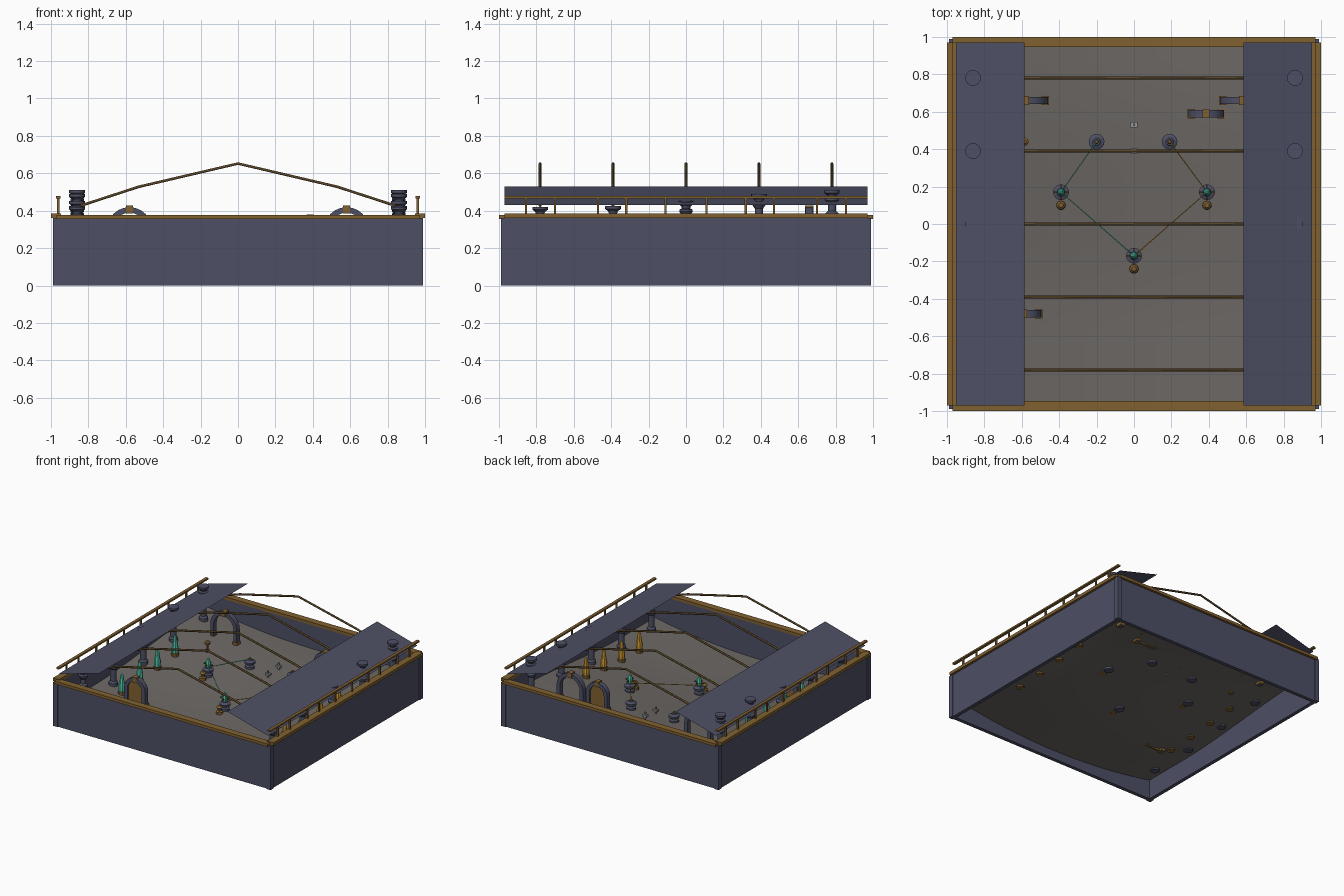
import bpy, bmesh
from math import pi, cos, sin
from mathutils import Vector

cube = bpy.data.objects.get("Cube")
if cube:
    bpy.data.objects.remove(cube, do_unlink=True)


def material(name, rgb):
    m = bpy.data.materials.new(name)
    m.use_nodes = True
    m.diffuse_color = (*rgb, 1)
    m.node_tree.nodes["Principled BSDF"].inputs["Base Color"].default_value = (*rgb, 1)
    return m


SLATE = material("slate blue", (.075, .08, .13))
BRASS = material("brass", (.22, .12, .03))
BRONZE = material("dark bronze", (.1, .06, .02))
STONE = material("warm grey stone", (.15, .137, .127))
TEAL = material("teal glow", (.08, .58, .4))
AMBER = material("amber glow", (.64, .33, .03))
GREY = material("light grey", (.3, .3, .3))


def finish(name, bm, mat, smooth=False):
    bmesh.ops.recalc_face_normals(bm, faces=bm.faces)
    mesh = bpy.data.meshes.new(name)
    bm.to_mesh(mesh)
    bm.free()
    mesh.materials.append(mat)
    ob = bpy.data.objects.new(name, mesh)
    bpy.context.collection.objects.link(ob)
    if smooth:
        bpy.ops.object.select_all(action='DESELECT')
        ob.select_set(True)
        bpy.context.view_layer.objects.active = ob
        bpy.ops.object.shade_smooth_by_angle()
    return ob


def box(name, lo, hi, mat):
    bm = bmesh.new()
    bmesh.ops.create_cube(bm, size=1)
    lo, hi = Vector(lo), Vector(hi)
    for v in bm.verts:
        v.co = Vector([(a + b) / 2 + c * abs(b - a) for a, b, c in zip(lo, hi, v.co)])
    return finish(name, bm, mat)


def lathe(name, profile, at, mat, sides=16):
    """Spin (radius, height) pairs around a vertical axis."""
    bm = bmesh.new()
    rings = [[bm.verts.new((at[0] + r * cos(2 * pi * i / sides),
                            at[1] + r * sin(2 * pi * i / sides), at[2] + h))
              for i in range(sides)] for r, h in profile]
    for a, b in zip(rings, rings[1:]):
        for i in range(sides):
            j = (i + 1) % sides
            bm.faces.new((a[i], a[j], b[j], b[i]))
    bm.faces.new(rings[0])
    bm.faces.new(rings[-1])
    return finish(name, bm, mat, True)


def tube(name, points, radius, mat):
    cu = bpy.data.curves.new(name, 'CURVE')
    cu.dimensions = '3D'
    cu.bevel_depth = radius
    cu.bevel_resolution = 1
    cu.use_fill_caps = True
    sp = cu.splines.new('POLY')
    sp.points.add(len(points) - 1)
    for p, co in zip(sp.points, points):
        p.co = (*co, 1)
    cu.materials.append(mat)
    ob = bpy.data.objects.new(name, cu)
    bpy.context.collection.objects.link(ob)


def floor_z(x, y):
    t = min(max((y + .55) / 1.4, 0), 1)
    return .07 + .1 * x * x + .09 * t * t * (3 - 2 * t)


# Curved floor sheet
bm = bmesh.new()
bmesh.ops.create_grid(bm, x_segments=28, y_segments=28, size=.96)
for v in bm.verts:
    v.co.z = floor_z(v.co.x, v.co.y)
finish("floor", bm, STONE, True)

# Walls, corner posts, trim and side railings
RAIL_POSTS = (.11, .32, .47, .7, .855)
for s, side in ((1, "left"), (-1, "right")):
    end = "back" if s > 0 else "front"
    box(side + "_wall", (s * .95, -.97, 0), (s * .98, .97, .36), SLATE)
    box(end + "_wall", (-.97, s * .95, 0), (.97, s * .98, .36), SLATE)
    box(side + "_wall_trim", (s * .945, -.97, .36), (s, .97, .385), BRASS)
    box(end + "_wall_trim", (-.97, s * .945, .355), (.97, s, .378), BRASS)
    for t in (-1, 1):
        box("corner_post", (s * .95, t * .95, 0), (s * .988, t * .988, .36), SLATE)
        for y in RAIL_POSTS:
            box(side + "_rail_post", (s * .954, t * y - .006, .38),
                (s * .966, t * y + .006, .468), BRASS)
    box(side + "_rail", (s * .948, -.97, .465), (s * .972, .97, .478), BRASS)

    # Sloping roof sheet
    bm = bmesh.new()
    bm.faces.new([bm.verts.new(c) for c in (
        (s * .95, -.97, .43), (s * .585, -.97, .53),
        (s * .585, .97, .53), (s * .95, .97, .43))])
    finish(side + "_roof", bm, SLATE)

# Roof ribs and the columns under them
COLUMN = [(.035, -.012), (.035, .02), (.024, .035), (.024, .13), (.036, .14), (.036, .152),
          (.022, .165), (.022, .2), (.036, .22), (.036, .232), (.022, .238),
          (.026, .25), (.042, .262), (.042, .277)]
for i in range(5):
    y = -.78 + .39 * i
    tube("roof_rib", [(-.84, y, .427), (-.53, y, .528), (0, y, .652),
                      (.53, y, .528), (.84, y, .427)], .008, BRONZE)
    for x in (-.86, .86):
        lathe("column", COLUMN, (x, y, floor_z(x, y)), SLATE)


# Arched gateways
def arch(x, y, r, leg, door):
    z = floor_z(x, y) - .01

    def outline(rad):
        arc = [(x + rad * cos(pi * k / 12), z + leg + rad * sin(pi * k / 12)) for k in range(13)]
        return [(x + rad, z)] + arc + [(x - rad, z)]

    bm = bmesh.new()
    rows = [[bm.verts.new((px, y + d, pz)) for px, pz in outline(rad)]
            for rad, d in ((r, -.02), (r, .02), (r - .03, .02), (r - .03, -.02))]
    for k in range(4):
        a, b = rows[k], rows[(k + 1) % 4]
        for i in range(len(a) - 1):
            bm.faces.new((a[i], a[i + 1], b[i + 1], b[i]))
    for i in (0, -1):
        bm.faces.new([row[i] for row in rows])
    finish("arch", bm, SLATE, True)
    top = z + leg + r
    box("arch_keystone", (x - .018, y - .023, top - .035), (x + .018, y + .023, top + .008), BRASS)
    for s in (-1, 1):
        cx = x + s * (r - .015)
        box("arch_foot", (cx - .02, y - .025, z), (cx + .02, y + .025, z + .025), BRASS)
    if door:
        bm = bmesh.new()
        face = bm.faces.new([bm.verts.new((px, y - .006, pz)) for px, pz in outline(r - .028)])
        ext = bmesh.ops.extrude_face_region(bm, geom=[face])["geom"]
        for v in ext:
            if isinstance(v, bmesh.types.BMVert):
                v.co.y += .012
        finish("arch_door", bm, BRASS)


arch(-.58, .66, .12, .12, False)
arch(.58, .66, .12, .12, False)
arch(.385, .59, .095, .12, True)
arch(-.59, -.48, .095, .12, True)

# Insulators on the floor, some with a glowing tip and a small pedestal
INSULATOR = [(.036, -.012), (.036, .015), (.022, .022), (.022, .03),
             (.042, .038), (.042, .052), (.024, .06), (.02, .066)]
GLOW = [(.014, 0), (.022, .02), (.018, .05), (.005, .075)]
SPOTS = {"far_right": (-.2, .44), "far_left": (.19, .44),
         "mid_right": (-.39, .17), "mid_left": (.39, .17), "near": (0, -.17)}
tips = {}
for name, (x, y) in SPOTS.items():
    z = floor_z(x, y)
    lathe(name + "_insulator", INSULATOR, (x, y, z), SLATE)
    tips[name] = (x, y, z + .068)
    if name.startswith("far"):
        lathe(name + "_cap", [(.012, 0), (.008, .012)], tips[name], BRASS, 8)
        continue
    lathe(name + "_glow", GLOW, tips[name], TEAL, 8)
    for dx, dy in ((.04, .004), (.004, .04)):
        box(name + "_crossbar", (x - dx, y - dy, z + .088), (x + dx, y + dy, z + .096), BRONZE)
    lathe(name + "_pedestal", [(.026, -.01), (.026, .012), (.014, .018), (.014, .035),
                               (.024, .045), (.012, .06)], (x, y - .07, z), BRASS, 12)

# Glowing wires between the insulators
for side, mat in (("right", TEAL), ("left", AMBER)):
    tube(side + "_wire", [tips["far_" + side], tips["mid_" + side], tips["near"]], .003, mat)

# Rows of glowing crystals under the roofs
CRYSTAL = [(.024, .02), (.027, .06), (.017, .11), (.013, .15), (.003, .165)]
for x, mat in ((-.74, TEAL), (.74, AMBER)):
    for i in range(4):
        y = -.45 + .23 * i
        at = (x, y, floor_z(x, y))
        lathe("crystal_base", [(.03, -.01), (.03, .02), (.02, .025)], at, BRASS, 8)
        lathe("crystal", CRYSTAL, at, mat, 8)

# Small grey markers and a lamp post
for y in (.39, .53):
    z = floor_z(0, y)
    box("marker_stem", (-.006, y - .006, z - .01), (.006, y + .006, z + .055), GREY)
    box("marker_plate", (-.02, y - .014, z + .02), (.02, y + .014, z + .035), GREY)
z = floor_z(-.585, .44)
lathe("lamp_post", [(.02, -.01), (.02, .01), (.008, .015), (.008, .05),
                    (.022, .06), (.022, .075), (.01, .085)], (-.585, .44, z), BRASS, 10)
